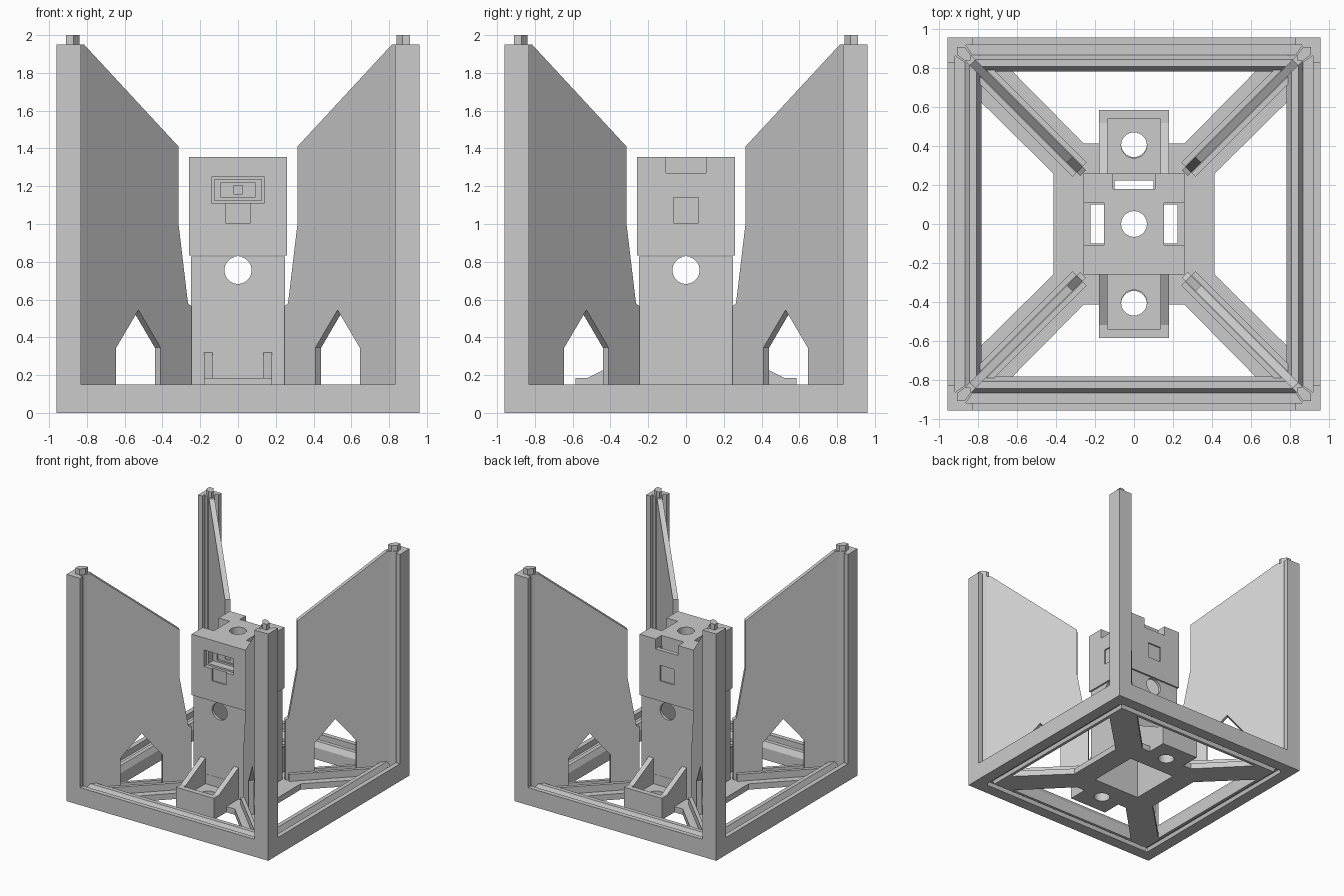
import bpy, bmesh, math
from mathutils import Matrix, Vector

if "Cube" in bpy.data.objects:
    bpy.data.objects.remove(bpy.data.objects["Cube"])

grey = bpy.data.materials.new("plain_grey")
grey.diffuse_color = (0.6, 0.6, 0.6, 1)
grey.use_nodes = True
grey.node_tree.nodes["Principled BSDF"].inputs["Base Color"].default_value = grey.diffuse_color


def finish(name, bm):
    bmesh.ops.recalc_face_normals(bm, faces=bm.faces)
    me = bpy.data.meshes.new(name)
    bm.to_mesh(me)
    bm.free()
    me.materials.append(grey)
    ob = bpy.data.objects.new(name, me)
    bpy.context.collection.objects.link(ob)
    return ob


def prism(name, pts, offset, quarter=0):
    """Extrude a flat 3D polygon by an offset, turned by quarter turns about z."""
    bm = bmesh.new()
    f = bm.faces.new([bm.verts.new(p) for p in pts])
    new = bmesh.ops.extrude_face_region(bm, geom=[f])["geom"]
    bmesh.ops.translate(bm, vec=offset, verts=[v for v in new if isinstance(v, bmesh.types.BMVert)])
    bmesh.ops.rotate(bm, verts=bm.verts, matrix=Matrix.Rotation(quarter * math.pi / 2, 3, 'Z'))
    return finish(name, bm)


def box(name, x0, x1, y0, y1, z0, z1, quarter=0):
    return prism(name, [(x0, y0, z0), (x1, y0, z0), (x1, y1, z0), (x0, y1, z0)],
                 (0, 0, z1 - z0), quarter)


def cylinder(name, r, length, loc, axis='Z'):
    bm = bmesh.new()
    bmesh.ops.create_cone(bm, cap_ends=True, segments=48, radius1=r, radius2=r, depth=length)
    rot = {'Z': Matrix(), 'X': Matrix.Rotation(math.pi / 2, 4, 'Y'),
           'Y': Matrix.Rotation(math.pi / 2, 4, 'X')}[axis]
    bmesh.ops.transform(bm, matrix=Matrix.Translation(loc) @ rot, verts=bm.verts)
    return finish(name, bm)


def cut(ob, *cutters):
    for c in cutters:
        m = ob.modifiers.new("cut", 'BOOLEAN')
        m.operation, m.solver, m.object = 'DIFFERENCE', 'EXACT', c
        bpy.context.view_layer.objects.active = ob
        bpy.ops.object.modifier_apply(modifier=m.name)
        bpy.data.objects.remove(c)


# Base frame: one profile swept around a square, ridge on top and groove below
profile = [(.96, 0), (.96, .15), (.92, .15), (.92, .1), (.87, .1), (.845, .145), (.81, .145),
           (.785, .1), (.785, 0), (.81, 0), (.82, .03), (.85, .03), (.86, 0)]
bm = bmesh.new()
rings = [[bm.verts.new((r * sx, r * sy, z)) for r, z in profile]
         for sx, sy in ((1, 1), (-1, 1), (-1, -1), (1, -1))]
for i in range(4):
    a, b = rings[i], rings[(i + 1) % 4]
    for j in range(len(profile)):
        k = (j + 1) % len(profile)
        bm.faces.new((a[j], a[k], b[k], b[j]))
finish("base_frame", bm)

# Base plate with four diagonal arms
quadrant = [(.415, .26), (.80, .64), (.80, .80), (.64, .80), (.26, .415)]
outline = []
for q in range(4):
    c, s = [(1, 0), (0, 1), (-1, 0), (0, -1)][q]
    outline += [(c * x - s * y, s * x + c * y, 0) for x, y in quadrant]
plate = prism("base_plate", outline, (0, 0, .05))
cut(plate, box("cutter", -.225, .225, -.225, .225, -.1, .2))
for sy in (-1, 1):
    cut(plate, cylinder("cutter", .066, 1, (0, sy * .41, 0)))

# Corner posts, pegs, diagonal fins and the rails that hold the fins
fin_shape = [(.88, .05), (.88, 1.95), (.83, 1.95), (.33, 1.41), (.33, 1.0), (.28, .58),
             (.262, .565), (.262, .05), (.425, .05), (.425, .345), (.542, .545),
             (.66, .345), (.66, .05)]
t = .0152
for q in range(4):
    prism("fin", [(x + t, x - t, z) for x, z in fin_shape], (-2 * t, 2 * t, 0), q)
    prism("corner_post", [(.96, .96, 0), (.83, .96, 0), (.83, .92, 0), (.865, .92, 0),
                          (.83, .87, 0), (.87, .83, 0), (.92, .865, 0), (.92, .83, 0),
                          (.96, .83, 0)], (0, 0, 1.95), q)
    prism("peg", [(.91, .91, 1.95), (.87, .91, 1.95), (.84, .87, 1.95), (.84, .84, 1.95),
                  (.87, .84, 1.95), (.91, .87, 1.95)], (0, 0, .05), q)
    for s in (-1, 1):
        a, b = s * .0155, s * .036
        prism("fin_rail", [(.28 + a, .28 - a, .05), (.83 + a, .83 - a, .05),
                           (.83 + b, .83 - b, .05), (.28 + b, .28 - b, .05)], (0, 0, .06), q)

# Hollow tower with a round hole on each side
tower = box("tower", -.25, .25, -.25, .25, 0, .828)
cut(tower, box("cutter", -.225, .225, -.225, .225, -.1, 1),
    cylinder("cutter", .072, 1, (0, 0, .755), 'X'),
    cylinder("cutter", .072, 1, (0, 0, .755), 'Y'))

# Hollow cap with top hole, side notches and shallow square panels
cap = box("tower_cap", -.26, .26, -.26, .26, .832, 1.355)
cut(cap, box("cutter", -.225, .225, -.225, .225, .7, 1.24),
    cylinder("cutter", .066, 1, (0, 0, 1.3)))
for q in range(4):
    cut(cap, box("cutter", .248, .3, -.066, .066, 1.005, 1.14, q))
for q in (0, 2):
    cut(cap, box("cutter", .155, .3, -.107, .107, 1.27, 1.4, q),
        box("cutter", .155, .224, -.1, .1, 1.15, 1.3, q))
cut(cap, box("cutter", -.107, .107, .18, .3, 1.27, 1.4),
    box("cutter", -.1, .1, .18, .224, 1.15, 1.3))

# Front window: open frame with a recessed tray and a small square socket
cut(cap, box("cutter", -.14, .14, -.3, -.2, 1.11, 1.25))
tray = box("window_tray", -.15, .15, -.225, -.13, 1.10, 1.26)
cut(tray, box("cutter", -.125, .125, -.3, -.16, 1.125, 1.235),
    box("cutter", -.09, .09, -.3, -.145, 1.14, 1.22),
    box("cutter", -.024, .024, -.3, -.135, 1.16, 1.205))

# Front and back brackets with a drained pocket and sloped cheeks
for q in (0, 2):
    bracket = box("bracket", -.18, .18, -.585, -.25, 0, .185, q)
    sy = -1 if q == 0 else 1
    cut(bracket, box("cutter", -.135, .135, -.54, -.252, .1, .3, q),
        cylinder("cutter", .066, 1, (0, sy * .405, 0)))
    for x in (-.18, .135):
        prism("bracket_cheek", [(x, -.25, .185), (x, -.25, .32), (x, -.52, .185)],
              (.045, 0, 0), q)
